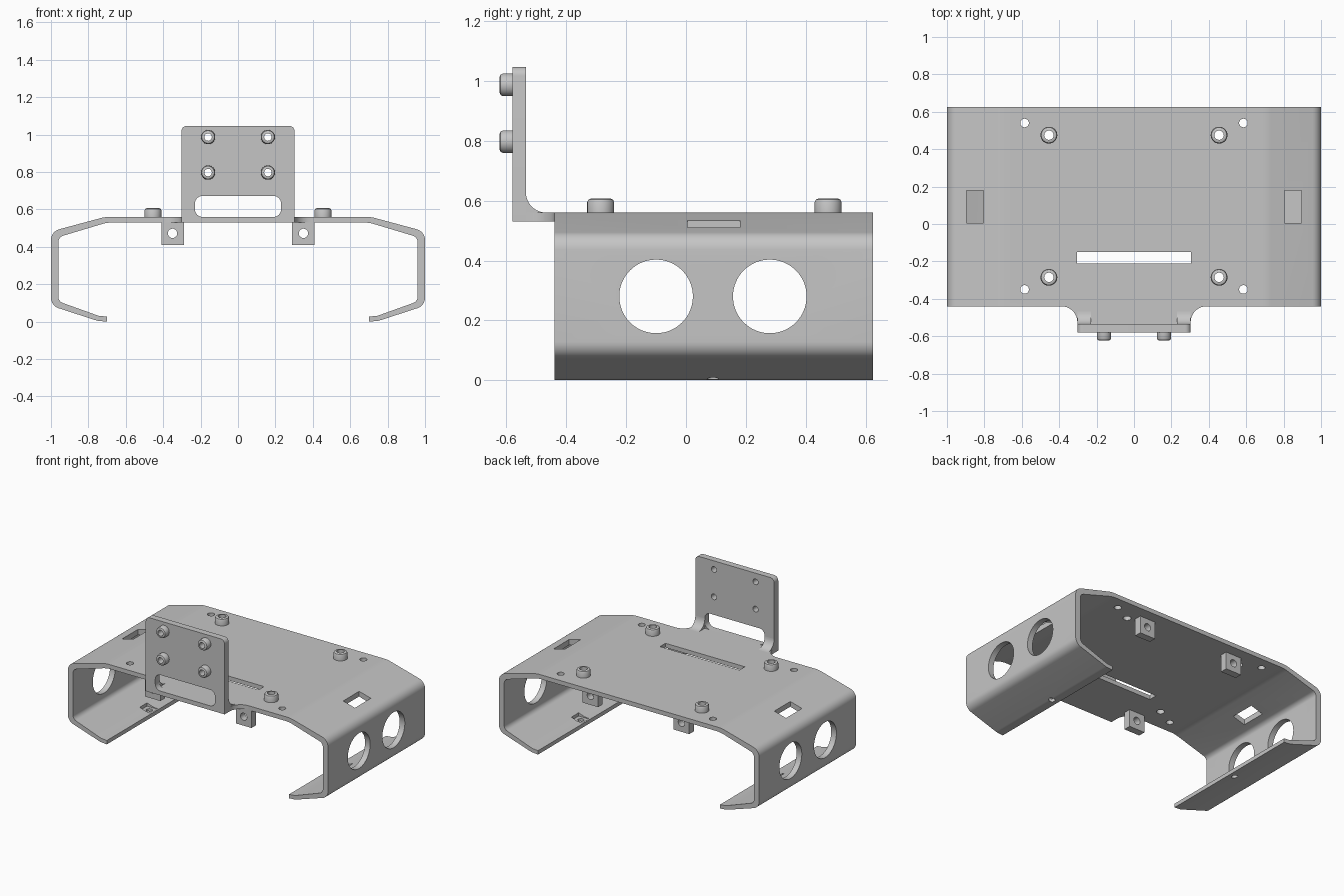
import bpy, bmesh, math
from mathutils import Vector, Matrix

if "Cube" in bpy.data.objects:
    bpy.data.objects.remove(bpy.data.objects["Cube"])

grey = bpy.data.materials.new("plain grey")
grey.use_nodes = True
COLOUR = (0.56, 0.56, 0.56, 1)
grey.diffuse_color = COLOUR
grey.node_tree.nodes["Principled BSDF"].inputs["Base Color"].default_value = COLOUR


def place(axis, u, v, d):
    return {"x": (d, u, v), "y": (u, d, v), "z": (u, v, d)}[axis]


def rounded(corners, steps=8):
    """Turn (u, v, radius) corners into a polygon with arcs."""
    out = []
    for i, (u, v, r) in enumerate(corners):
        p = Vector((u, v))
        if r == 0:
            out.append(p)
            continue
        a = (Vector(corners[i - 1][:2]) - p).normalized()
        b = (Vector(corners[(i + 1) % len(corners)][:2]) - p).normalized()
        half = a.angle(b) / 2
        mid = (a + b).normalized()
        centre = p + mid * (r / math.sin(half))
        sweep = math.pi / 2 - half
        side = -1 if a.x * b.y - a.y * b.x > 0 else 1
        for k in range(steps + 1):
            t = side * sweep * (2 * k / steps - 1)
            out.append(centre + Matrix.Rotation(t, 2) @ (-mid * r))
    return out


def add_prism(bm, pts, axis, d0, d1):
    base = bm.faces.new([bm.verts.new(place(axis, p[0], p[1], d0)) for p in pts])
    ext = bmesh.ops.extrude_face_region(bm, geom=[base], use_keep_orig=True)["geom"]
    shift = Vector(place(axis, 0, 0, d1 - d0))
    bmesh.ops.translate(bm, verts=[g for g in ext if isinstance(g, bmesh.types.BMVert)], vec=shift)


def disc(u, v, r, n=32):
    return [(u + r * math.cos(math.tau * k / n), v + r * math.sin(math.tau * k / n))
            for k in range(n)]


def rect(u0, u1, v0, v1, r=0):
    return rounded([(u0, v0, r), (u1, v0, r), (u1, v1, r), (u0, v1, r)])


def make(name, bm):
    bmesh.ops.recalc_face_normals(bm, faces=bm.faces)
    mesh = bpy.data.meshes.new(name)
    bm.to_mesh(mesh)
    bm.free()
    mesh.materials.append(grey)
    ob = bpy.data.objects.new(name, mesh)
    bpy.context.collection.objects.link(ob)
    return ob


def prisms(name, parts):
    bm = bmesh.new()
    for part in parts:
        add_prism(bm, *part)
    return make(name, bm)


def activate(ob):
    bpy.ops.object.select_all(action="DESELECT")
    ob.select_set(True)
    bpy.context.view_layer.objects.active = ob


def cut(ob, parts):
    cutter = prisms("cutter", parts)
    cutter.hide_render = True
    mod = ob.modifiers.new("holes", "BOOLEAN")
    mod.operation, mod.solver, mod.object = "DIFFERENCE", "EXACT", cutter
    activate(ob)
    bpy.ops.object.modifier_apply(modifier=mod.name)
    bpy.data.objects.remove(cutter)


def smooth(ob):
    activate(ob)
    bpy.ops.object.shade_smooth_by_angle(angle=math.radians(30))


def collar(name, axis, u, v, d0, d1, outer, inner):
    """Hollow round boss with a softened free end."""
    s = 0.012 if d1 > d0 else -0.012
    profile = [(inner, d0), (outer, d0), (outer, d1 - s), (outer - 0.004, d1 - s * 0.3),
               (outer - 0.012, d1), (inner, d1)]
    bm = bmesh.new()
    n = 32
    rings = []
    for k in range(n):
        c, si = math.cos(math.tau * k / n), math.sin(math.tau * k / n)
        rings.append([bm.verts.new(place(axis, u + r * c, v + r * si, d)) for r, d in profile])
    for k in range(n):
        a, b = rings[k], rings[(k + 1) % n]
        for j in range(len(profile)):
            m = (j + 1) % len(profile)
            bm.faces.new((a[j], a[m], b[m], b[j]))
    smooth(make(name, bm))


# Bent sheet shell: outer half profile, inner half profile, then mirrored
half = [(0.71, 0.56, 0.2), (1.0, 0.482, 0.06), (1.0, 0.085, 0.06), (0.75, 0.004, 0.08),
        (0.70, 0.0, 0), (0.70, 0.027, 0), (0.745, 0.031, 0.05), (0.96, 0.108, 0.035),
        (0.96, 0.452, 0.035), (0.70, 0.53, 0.2)]
mirror = [(-u, v, r) for u, v, r in reversed(half)]
FRONT, BACK, TOP, UNDER = -0.44, 0.625, 0.56, 0.53
shell = prisms("shell", [(rounded(half + mirror), "y", FRONT, BACK)])

boss_spots = [(x, y) for x in (-0.455, 0.455) for y in (-0.285, 0.475)]
holes = [(rect(-0.305, 0.305, -0.21, -0.15), "z", 0.45, 0.7)]
holes += [(disc(x, y, 0.025), "z", 0.45, 0.7) for x, y in boss_spots]
holes += [(disc(x, y, 0.023), "z", 0.45, 0.7) for x in (-0.585, 0.585) for y in (-0.35, 0.54)]
for s in (-1, 1):
    # Round side openings, sloped slots, and lip screw holes
    holes += [(disc(y, 0.28, 0.123, 64), "x", s * 0.9, s * 1.1) for y in (-0.10, 0.28)]
    lo, hi = sorted((s * 0.805, s * 0.895))
    holes.append((rect(lo, hi, 0.005, 0.18), "z", 0.42, 0.7))
    holes.append((disc(s * 0.745, 0.09, 0.02), "z", -0.1, 0.2))
cut(shell, holes)
# Shallow square pockets inside the lips
cut(shell, [(rect(s * 0.75 - 0.04, s * 0.75 + 0.04, 0.05, 0.13), "z", 0.024, 0.09)
            for s in (-1, 1)])
smooth(shell)

# Bosses on the top
for i, (x, y) in enumerate(boss_spots):
    collar(f"top_boss_{i + 1}", "z", x, y, TOP - 0.002, 0.607, 0.045, 0.025)

# Hanging tabs with a cross hole
for x in (-0.35, 0.35):
    for label, y in (("front", FRONT + 0.002), ("back", 0.50)):
        side = "left" if x > 0 else "right"
        tab = prisms(f"{label}_{side}_tab", [(rect(x - 0.06, x + 0.06, 0.41, 0.535), "y", y, y + 0.05)])
        cut(tab, [(disc(x, 0.472, 0.025), "y", y - 0.1, y + 0.15)])
        smooth(tab)

# Upright mounting plate with window and screw holes
W, PF, PB = 0.303, -0.58, -0.535
plate = prisms("mount_plate", [(rounded([(-W, UNDER, 0), (W, UNDER, 0), (W, 1.047, 0.03),
                                         (-W, 1.047, 0.03)]), "y", PF, PB)])
plate_spots = [(x, z) for x in (-0.16, 0.16) for z in (0.797, 0.987)]
window = rect(-0.23, 0.23, TOP, 0.672, 0.04)
cut(plate, [(window, "y", -0.7, -0.4)]
    + [(disc(x, z, 0.02), "y", -0.7, -0.4) for x, z in plate_spots])
smooth(plate)
for i, (x, z) in enumerate(plate_spots):
    collar(f"plate_boss_{i + 1}", "y", x, z, PF + 0.002, -0.623, 0.038, 0.02)

# Neck joining plate and shell, flared at the shell
R = 0.085
flare = [(W + R - R * math.cos(t), FRONT - R + R * math.sin(t))
         for t in (math.pi / 2 * k / 10 for k in range(11))]
outline = [(W, PB)] + flare + [(-x, y) for x, y in reversed(flare)] + [(-W, PB)]
smooth(prisms("neck", [(outline, "z", UNDER, TOP)]))

# Concave corner fillets beside the window
G = 0.068
curve = [(PB + G - G * math.cos(t), TOP + G - G * math.sin(t))
         for t in (math.pi / 2 * k / 10 for k in range(11))]
for label, x0, x1 in (("left", 0.23, W), ("right", -W, -0.23)):
    smooth(prisms(f"{label}_fillet", [([(PB, TOP)] + curve, "x", x0, x1)]))
